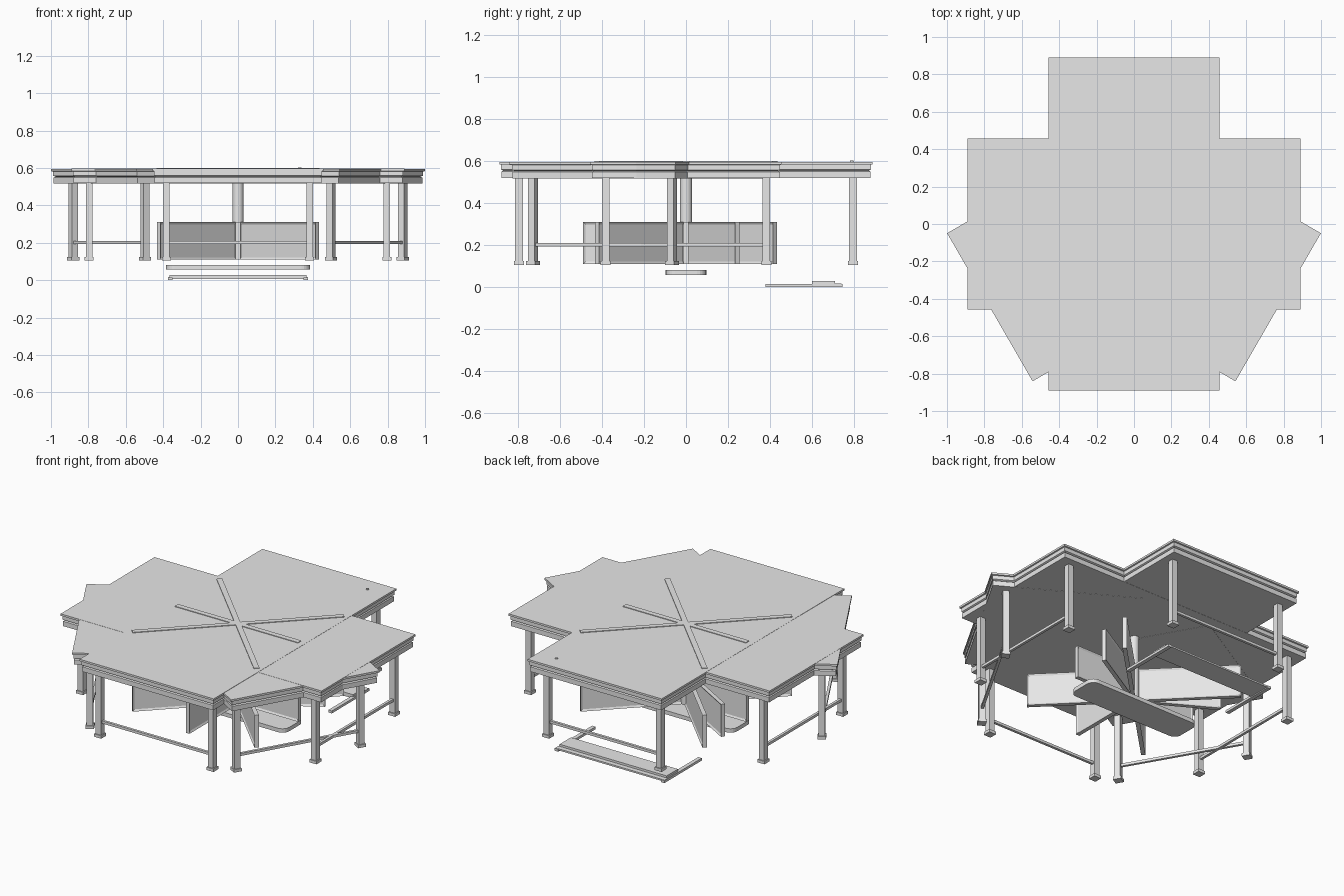
import bpy, bmesh
from math import cos, sin, pi, radians
from mathutils import Matrix, Vector

cube = bpy.data.objects.get("Cube")
if cube:
    bpy.data.objects.remove(cube)

grey = bpy.data.materials.new("light_grey")
grey.use_nodes = True
colour = (0.8, 0.8, 0.8, 1)
grey.diffuse_color = colour
grey.node_tree.nodes["Principled BSDF"].inputs["Base Color"].default_value = colour


def finish(name, bm, angle=0):
    bm.transform(Matrix.Rotation(radians(angle), 4, 'Z'))
    bmesh.ops.recalc_face_normals(bm, faces=bm.faces[:])
    mesh = bpy.data.meshes.new(name)
    bm.to_mesh(mesh)
    bm.free()
    mesh.materials.append(grey)
    obj = bpy.data.objects.new(name, mesh)
    bpy.context.collection.objects.link(obj)
    return obj


def add_box(bm, lo, hi):
    lo, hi = Vector(lo), Vector(hi)
    mat = Matrix.Translation((lo + hi) / 2) @ Matrix.Diagonal((*(hi - lo), 1))
    bmesh.ops.create_cube(bm, size=1, matrix=mat)


def box(name, lo, hi, angle=0):
    bm = bmesh.new()
    add_box(bm, lo, hi)
    return finish(name, bm, angle)


# Roof slabs with a moulded edge: (height, inset) profile
EDGE = [(0.52, 0.01), (0.55, 0.01), (0.555, 0.018), (0.56, 0.008),
        (0.583, 0.008), (0.585, 0), (0.597, 0)]


def roof_slab(name, x0, x1, half, angle=0, drop=0):
    bm = bmesh.new()
    rings = []
    for z, d in EDGE:
        corners = [(x0 + d, d - half), (x1 - d, d - half), (x1 - d, half - d), (x0 + d, half - d)]
        rings.append([bm.verts.new((x, y, z - drop)) for x, y in corners])
    for a, b in zip(rings, rings[1:]):
        for i in range(4):
            j = (i + 1) % 4
            bm.faces.new((a[i], a[j], b[j], b[i]))
    bm.faces.new(rings[0])
    bm.faces.new(rings[-1])
    return finish(name, bm, angle)


ARM, HALF = 0.89, 0.457
roof_slab("roof_long", -ARM, ARM, HALF, 90)
roof_slab("roof_cross", -ARM, ARM, HALF, 0, 0.001)
roof_slab("roof_wing_right", 0, ARM, HALF, 210, 0.002)
roof_slab("roof_wing_left", 0, ARM, HALF, 330, 0.002)

# Raised strips on the roof
for name, angle, reach in (("strip_a", 45, 0.6), ("strip_b", 135, 0.6), ("strip_cross", 0, 0.42)):
    box("roof_" + name, (-reach, -0.016, 0.59), (reach, 0.016, 0.601), angle)


def cylinder(name, x, y, radius, z0, z1, sides):
    bm = bmesh.new()
    bmesh.ops.create_cone(bm, cap_ends=True, segments=sides, radius1=radius, radius2=radius,
                          depth=z1 - z0, matrix=Matrix.Translation((x, y, (z0 + z1) / 2)))
    obj = finish(name, bm)
    bpy.context.view_layer.objects.active = obj
    obj.select_set(True)
    bpy.ops.object.shade_smooth_by_angle()
    obj.select_set(False)


cylinder("roof_stud", 0.33, 0.79, 0.009, 0.59, 0.602, 16)
cylinder("centre_post", 0, 0, 0.029, 0.11, 0.52, 32)

# A pair of footed legs and a rail under each roof arm
for label, angle in (("left", 0), ("back", 90), ("right", 180),
                     ("right_wing", 210), ("front", 270), ("left_wing", 330)):
    bm = bmesh.new()
    for y in (-0.383, 0.383):
        add_box(bm, (0.778, y - 0.018, 0.12), (0.814, y + 0.018, 0.525))
        add_box(bm, (0.772, y - 0.024, 0.106), (0.82, y + 0.024, 0.124))
    finish("legs_" + label, bm, angle)
    box("rail_" + label, (0.788, -0.383, 0.193), (0.804, 0.383, 0.209), angle)

# Radiating framed panels around the post
for angle, reach in ((45, 0.6), (135, 0.6), (225, 0.6), (315, 0.6),
                     (0, 0.42), (180, 0.42), (30, 0.49), (150, 0.49), (270, 0.49)):
    bm = bmesh.new()
    add_box(bm, (0.015, -0.0125, 0.11), (reach, 0.0125, 0.31))
    sides = [f for f in bm.faces if abs(f.calc_center_median().y) > 0.01]
    bmesh.ops.inset_individual(bm, faces=sides, thickness=0.016)
    for f in sides:
        for v in f.verts:
            v.co.y *= 0.5
    finish("panel_%d" % angle, bm, angle)

# Low rounded seat beneath the panels
bm = bmesh.new()
add_box(bm, (-0.385, -0.097, 0.058), (0.385, 0.097, 0.082))
uprights = [e for e in bm.edges if abs(e.verts[0].co.z - e.verts[1].co.z) > 0.01]
bmesh.ops.bevel(bm, geom=uprights, offset=0.045, segments=5, affect='EDGES', profile=0.5)
finish("rounded_seat", bm)

# Ground plank at the back with two end runners
box("plank_base", (-0.372, 0.6, 0.006), (0.372, 0.74, 0.016))
box("plank_top", (-0.365, 0.6, 0.01), (0.365, 0.71, 0.029))
for side, x in (("left", 0.362), ("right", -0.362)):
    box("runner_" + side, (x - 0.012, 0.38, 0), (x + 0.012, 0.745, 0.015))
